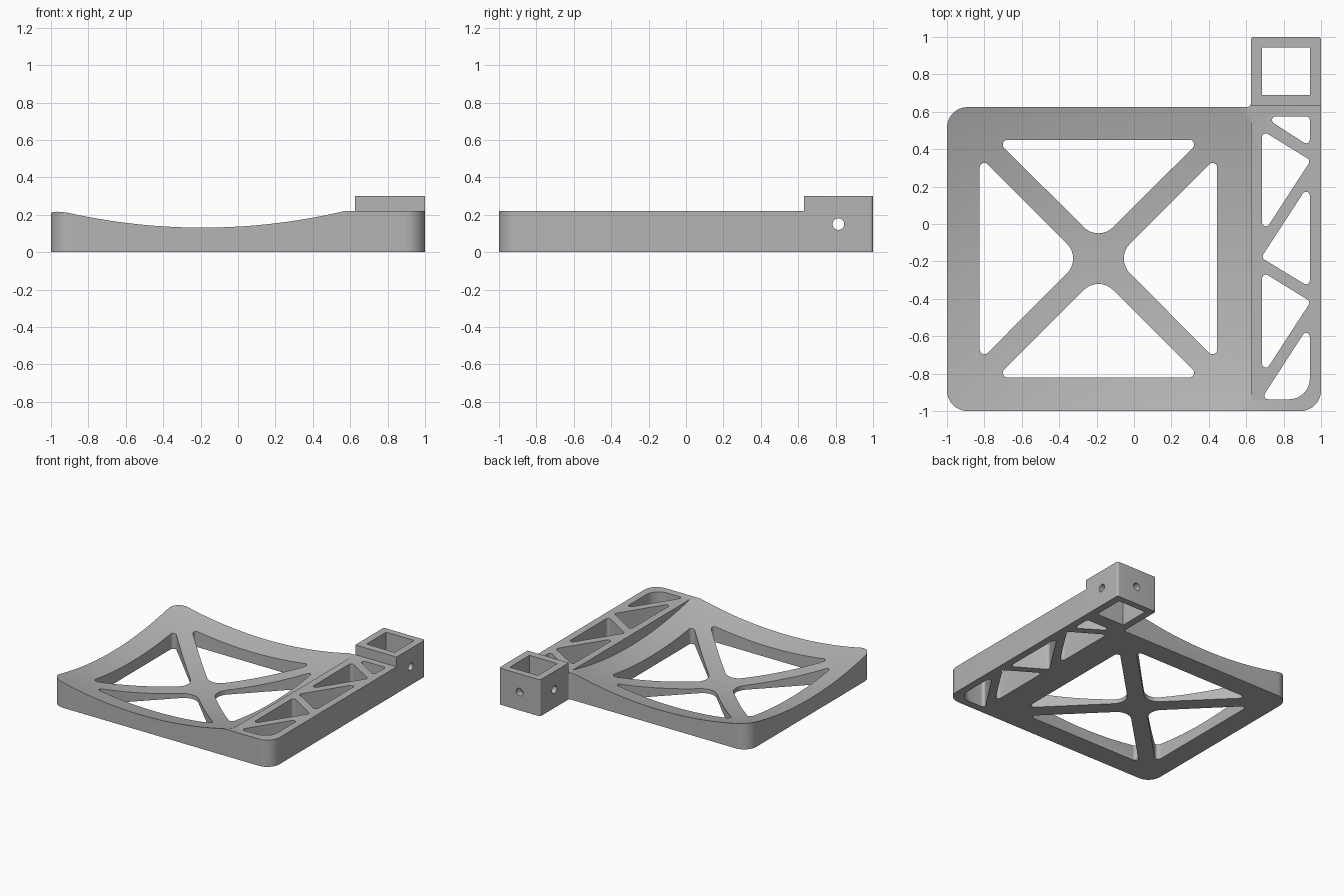
import bpy, bmesh, math
from mathutils import Vector, Matrix

cube = bpy.data.objects.get("Cube")
if cube:
    bpy.data.objects.remove(cube, do_unlink=True)

grey = bpy.data.materials.new("plain_grey")
grey.use_nodes = True
colour = (0.46, 0.46, 0.46, 1)
grey.diffuse_color = colour
grey.node_tree.nodes["Principled BSDF"].inputs["Base Color"].default_value = colour

RAIL_X, TOP, MID = 0.625, 0.22, Vector((-0.19, -0.185))


def rounded(corners, steps=8):
    """Turn (x, y, radius) corners into a filleted outline."""
    outline = []
    pts = [Vector(c[:2]) for c in corners]
    for i, p in enumerate(pts):
        r = corners[i][2]
        if r == 0:
            outline.append(p)
            continue
        u = (pts[i - 1] - p).normalized()
        v = (pts[(i + 1) % len(pts)] - p).normalized()
        half = u.angle(v) / 2
        centre = p + (u + v).normalized() * r / math.sin(half)
        a = p + u * r / math.tan(half) - centre
        b = p + v * r / math.tan(half) - centre
        sweep = math.pi - 2 * half
        for s in range(steps + 1):
            t = s / steps
            outline.append(centre + (a * math.sin((1 - t) * sweep)
                                     + b * math.sin(t * sweep)) / math.sin(sweep))
    return outline


def finish(bm, name):
    bmesh.ops.recalc_face_normals(bm, faces=bm.faces)
    mesh = bpy.data.meshes.new(name)
    bm.to_mesh(mesh)
    bm.free()
    mesh.materials.append(grey)
    ob = bpy.data.objects.new(name, mesh)
    bpy.context.collection.objects.link(ob)
    return ob


def prisms(name, outlines, z0, z1):
    bm = bmesh.new()
    for outline in outlines:
        face = bm.faces.new([bm.verts.new((p.x, p.y, z0)) for p in outline])
        new = bmesh.ops.extrude_face_region(bm, geom=[face])["geom"]
        for v in new:
            if isinstance(v, bmesh.types.BMVert):
                v.co.z = z1
    return finish(bm, name)


def rod(name, rotation, centre, length):
    bm = bmesh.new()
    bmesh.ops.create_cone(bm, cap_ends=True, segments=32, radius1=0.031, radius2=0.031,
                          depth=length, matrix=Matrix.Translation(centre) @ rotation)
    return finish(bm, name)


def combine(target, tool, operation="DIFFERENCE"):
    mod = target.modifiers.new(operation.lower(), "BOOLEAN")
    mod.operation, mod.solver, mod.object = operation, "EXACT", tool
    bpy.ops.object.select_all(action="DESELECT")
    target.select_set(True)
    bpy.context.view_layer.objects.active = target
    bpy.ops.object.modifier_apply(modifier=mod.name)
    bpy.data.objects.remove(tool, do_unlink=True)


# Tray outline, with the side rail running back into the socket
body = prisms("tray_body", [rounded([
    (-1, -1, 0.11), (1, -1, 0.11), (1, 0.66, 0), (RAIL_X, 0.66, 0),
    (RAIL_X, 0.625, 0.02), (-1, 0.625, 0.11)])], 0, TOP)

# Shallow spherical dish, ending at the rail
R, LOW = 3.4, 0.032
bm = bmesh.new()
bmesh.ops.create_grid(bm, x_segments=44, y_segments=44, size=0.5)
for v in bm.verts:
    v.co.x = -1.1 + (v.co.x + 0.5) * (RAIL_X + 1.1)
    v.co.y = -1.1 + (v.co.y + 0.5) * 1.8
    d = (v.co.xy - MID).length
    v.co.z = LOW + R - math.sqrt(R * R - d * d)
bmesh.ops.triangulate(bm, faces=bm.faces)
new = bmesh.ops.extrude_face_region(bm, geom=bm.faces[:])["geom"]
for v in new:
    if isinstance(v, bmesh.types.BMVert):
        v.co.z = 0.6
combine(body, finish(bm, "dish_cutter"))

# Four triangular openings around the cross brace
openings = []
wedge = rounded([(0, 0.09, 0.11), (0.547, 0.635, 0.025), (-0.547, 0.635, 0.025)])
for k in range(4):
    turn = Matrix.Rotation(k * math.pi / 2, 2)
    openings.append([turn @ p + MID for p in wedge])

# Truss openings along the rail
TIP, PITCH = 0.02, 0.755
openings.append(rounded([(0.69, 0.575, TIP), (0.94, 0.575, TIP), (0.94, 0.415, TIP)]))
for dy in (0, -PITCH):
    openings.append(rounded([(0.685, 0.5 + dy, TIP), (0.945, 0.34 + dy, TIP),
                             (0.685, -0.06 + dy, TIP)]))
openings.append(rounded([(0.94, 0.22, TIP), (0.68, -0.18, TIP), (0.94, -0.338, TIP)]))
openings.append(rounded([(0.94, 0.22 - PITCH, TIP), (0.68, -0.937, TIP),
                         (0.94, -0.937, 0.11)]))
combine(body, prisms("opening_cutter", openings, -0.1, 0.5))

# Square socket with pin holes through the sides and the back
E = 0.015
socket = prisms("socket", [rounded([(RAIL_X, 0.63, 0), (1, 0.63, 0),
                                    (1, 1, E), (RAIL_X, 1, E)])], 0, 0.3)
well = [Vector(p) for p in ((0.685, 0.69), (0.94, 0.69), (0.94, 0.945), (0.685, 0.945))]
combine(socket, prisms("well_cutter", [well], -0.1, 0.5))
combine(socket, rod("side_pin", Matrix.Rotation(math.pi / 2, 4, "Y"), (0.81, 0.815, 0.15), 0.6))
combine(socket, rod("back_pin", Matrix.Rotation(math.pi / 2, 4, "X"), (0.8125, 0.96, 0.15), 0.2))

# Join into one solid part
combine(body, socket, "UNION")
body.name = "dished_tray"
bpy.ops.object.shade_smooth_by_angle(angle=math.radians(30))
